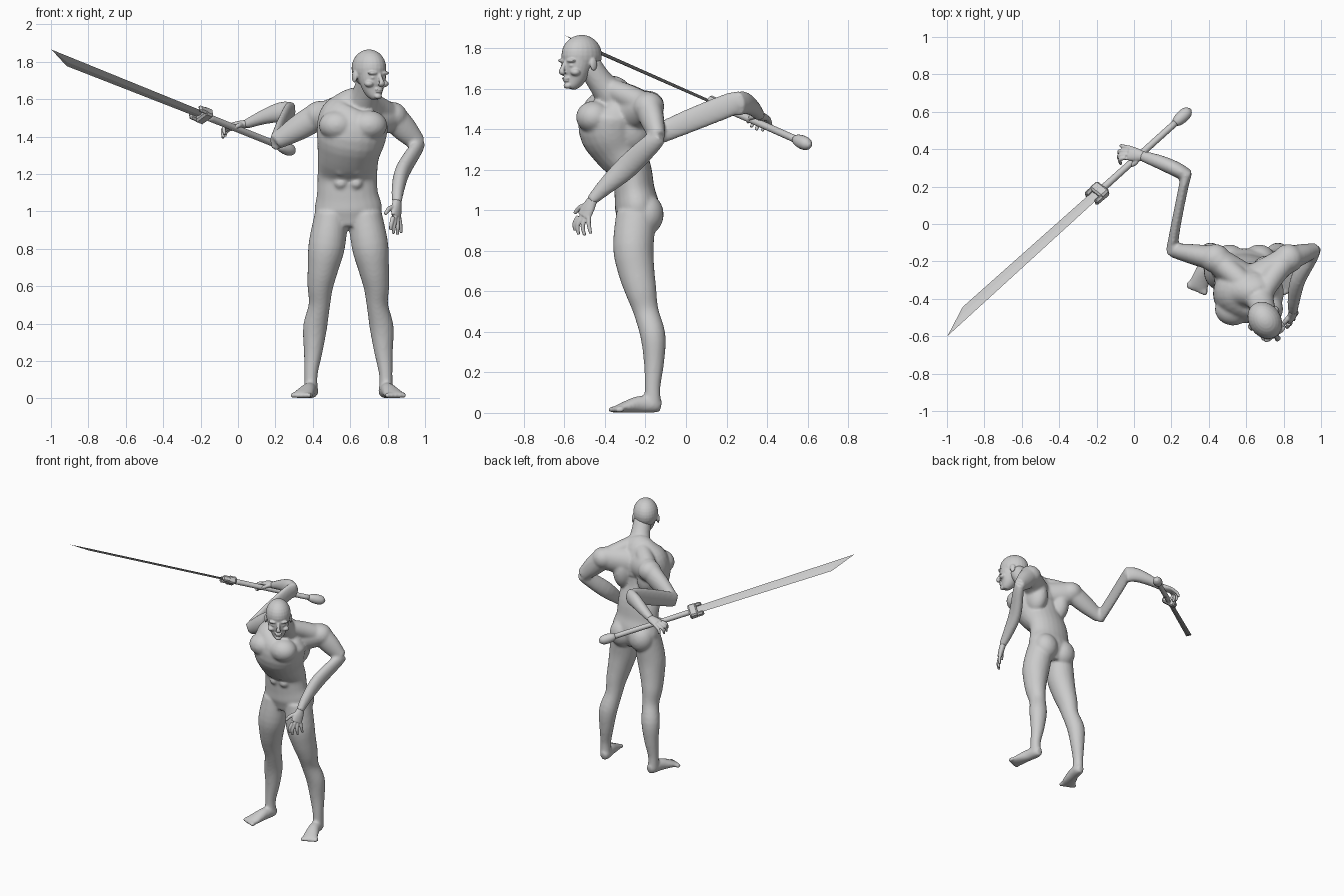
import bpy, bmesh, math
from mathutils import Vector, Matrix

if "Cube" in bpy.data.objects:
    bpy.data.objects.remove(bpy.data.objects["Cube"])

grey = bpy.data.materials.new("plain grey")
grey.use_nodes = True
grey.diffuse_color = (0.6, 0.6, 0.6, 1)
grey.node_tree.nodes["Principled BSDF"].inputs["Base Color"].default_value = (0.6, 0.6, 0.6, 1)

X, Y, Z = Vector((1, 0, 0)), Vector((0, 1, 0)), Vector((0, 0, 1))


def spline(keys, steps):
    """Catmull-Rom through keys of (x, y, z, a, b)."""
    keys = [Vector(k) for k in keys]
    out = []
    for i in range(len(keys) - 1):
        p1, p2 = keys[i], keys[i + 1]
        p0, p3 = keys[max(i - 1, 0)], keys[min(i + 2, len(keys) - 1)]
        for j in range(steps):
            t = j / steps
            out.append(p1 + (p2 - p0) * (t / 2) + (2 * p0 - 5 * p1 + 4 * p2 - p3) * (t * t / 2)
                       + (3 * p1 - p0 - 3 * p2 + p3) * (t ** 3 / 2))
    return out + [keys[-1]]


def loft(bm, keys, side=X, sides=24, steps=4):
    """Skin of ellipses along a path; a is the radius along side, b across it."""
    pts = spline(keys, steps)
    rings = []
    for i, p in enumerate(pts):
        t = (pts[min(i + 1, len(pts) - 1)].to_3d() - pts[max(i - 1, 0)].to_3d()).normalized()
        u = (side - t * side.dot(t)).normalized()
        v = t.cross(u)
        ring = []
        for k in range(sides):
            a = math.tau * k / sides
            ring.append(bm.verts.new(p.to_3d() + u * (p[3] * math.cos(a)) + v * (p[4] * math.sin(a))))
        rings.append(ring)
    for r, q in zip(rings, rings[1:]):
        for k in range(sides):
            n = (k + 1) % sides
            bm.faces.new((r[k], r[n], q[n], q[k]))
    bm.faces.new(rings[0][::-1])
    bm.faces.new(rings[-1])


def blob(bm, centre, radii):
    m = Matrix.Translation(centre) @ Matrix.Diagonal((*radii, 1))
    bmesh.ops.create_uvsphere(bm, u_segments=24, v_segments=14, radius=1, matrix=m)


def box(bm, centre, size):
    bmesh.ops.create_cube(bm, size=1, matrix=Matrix.Translation(centre) @ Matrix.Diagonal((*size, 1)))


def finish(name, bm, voxel=0, rounds=0, matrix=Matrix(), smooth=False):
    """Make the object; a voxel size melts its pieces into one skin."""
    bmesh.ops.recalc_face_normals(bm, faces=bm.faces)
    me = bpy.data.meshes.new(name)
    bm.to_mesh(me)
    bm.free()
    me.materials.append(grey)
    for f in me.polygons:
        f.use_smooth = smooth or voxel > 0
    ob = bpy.data.objects.new(name, me)
    bpy.context.scene.collection.objects.link(ob)
    ob.matrix_world = matrix
    if voxel:
        mod = ob.modifiers.new("Skin", "REMESH")
        mod.mode = "VOXEL"
        mod.voxel_size = voxel
        mod.use_smooth_shade = True
        mod = ob.modifiers.new("Soften", "SMOOTH")
        mod.factor = 0.5
        mod.iterations = rounds
    return ob


# Torso, leaning forward from the waist
bm = bmesh.new()
loft(bm, [(.59, -.25, .91, .12, .08), (.59, -.24, 1.0, .18, .11), (.585, -.255, 1.1, .163, .10),
          (.585, -.27, 1.2, .16, .10), (.59, -.33, 1.3, .165, .13), (.605, -.37, 1.4, .185, .16),
          (.62, -.36, 1.5, .185, .15), (.645, -.36, 1.57, .13, .10), (.67, -.39, 1.61, .08, .07)])
loft(bm, [(.65, -.35, 1.55, .10, .09), (.68, -.42, 1.63, .07, .065), (.70, -.48, 1.72, .062, .06)])
for s in (-1, 1):
    blob(bm, (.615 + s * .085, -.455, 1.46), (.098, .088, .08))      # pectoral
    blob(bm, (.59 + s * .08, -.195, .98), (.09, .085, .10))          # buttock
    blob(bm, (.60 + s * .10, -.27, 1.42), (.075, .10, .13))          # shoulder blade and lat
    for z in (1.15, 1.22, 1.29):                                     # stomach muscles
        blob(bm, (.59 + s * .04, -.345 - (z - 1.15) * .55, z), (.036, .03, .032))

# Shoulders and upper arms
for joint, elbow in (((.435, -.185, 1.515), (.205, -.14, 1.375)), ((.825, -.185, 1.51), (.965, -.14, 1.36))):
    j, e = Vector(joint), Vector(elbow)
    loft(bm, [(.675, -.40, 1.61, .05, .05), (*(j + Vector((.66, -.38, 1.61))) / 2, .06, .06),
              (*j, .06, .06)], Z)
    loft(bm, [(.62, -.33, 1.47, .11, .10), (*j, .08, .07)], Z)
    blob(bm, j, (.08, .078, .075))
    loft(bm, [(*j, .075, .068), (*j.lerp(e, .5), .068, .055), (*e, .045, .038)], Z)

# Left forearm reaching forward and down
loft(bm, [(.972, -.125, 1.365, .03, .035), (.95, -.17, 1.33, .036, .05), (.88, -.29, 1.215, .04, .058),
          (.855, -.40, 1.115, .034, .042), (.85, -.47, 1.045, .025, .026)])
# Right forearm, flattened and reaching back, then folding toward the grip
loft(bm, [(.20, -.15, 1.37, .05, .03), (.225, 0, 1.435, .058, .026), (.265, .20, 1.515, .06, .026),
          (.28, .27, 1.54, .05, .03)], Z)
loft(bm, [(.29, .255, 1.525, .06, .035), (.23, .29, 1.53, .055, .04), (.14, .33, 1.505, .04, .038),
          (.04, .365, 1.465, .025, .028)], Z)

# Legs and feet
for s in (-1, 1):
    leg = [(.09, -.245, .98, .09, .10), (.115, -.26, .82, .098, .10), (.135, -.245, .70, .083, .09),
           (.15, -.222, .60, .069, .077), (.155, -.197, .50, .057, .062), (.178, -.163, .38, .064, .062),
           (.188, -.158, .25, .05, .05), (.20, -.165, .13, .036, .039), (.20, -.165, .045, .037, .042)]
    loft(bm, [(.59 + s * k[0], *k[1:]) for k in leg])
    foot = [(.195, -.123, .033, .022, .028), (.197, -.155, .038, .037, .037), (.212, -.23, .042, .04, .042),
            (.238, -.31, .026, .052, .026), (.25, -.345, .018, .05, .017)]
    loft(bm, [(.59 + s * k[0], *k[1:]) for k in foot])
    for i in range(5):
        blob(bm, (.59 + s * (.21 + i * .022), -.362 + i * .009, .016), (.015 - i * .001, .024, .016))
finish("body", bm, .0095, 5)

# Head, turned to its left
bm = bmesh.new()
blob(bm, (0, 0, 0), (.086, .106, .101))
loft(bm, [(0, -.02, .0, .08, .085), (0, -.032, -.06, .073, .072), (0, -.042, -.11, .058, .056),
          (0, -.058, -.148, .036, .036), (0, -.063, -.165, .02, .022)])
loft(bm, [(0, -.102, -.035, .009, .008), (0, -.115, -.065, .012, .012), (0, -.122, -.082, .017, .012),
          (0, -.108, -.092, .015, .01)], X, 12)
blob(bm, (0, -.098, -.113), (.026, .013, .007))
blob(bm, (0, -.096, -.125), (.022, .012, .007))
blob(bm, (0, -.086, -.15), (.022, .018, .015))
for s in (-1, 1):
    blob(bm, (s * .035, -.09, -.026), (.033, .017, .01))
    blob(bm, (s * .034, -.086, -.05), (.015, .012, .009))
    blob(bm, (s * .048, -.072, -.083), (.026, .024, .018))
    blob(bm, (s * .086, .012, -.045), (.01, .02, .032))
finish("head", bm, .005, 3, Matrix.Translation((.70, -.515, 1.765)) @ Matrix.Rotation(math.radians(35), 4, "Z"))


def hand(name, wrist, knuckle, side, fingers, thumb):
    """Flat palm, four bent fingers and a thumb."""
    bm = bmesh.new()
    w, k = Vector(wrist), Vector(knuckle)
    side = Vector(side).normalized()
    loft(bm, [(*w, .026, .022), (*w.lerp(k, .5), .036, .021), (*k, .04, .016)], side)
    for i, (bend, tip) in enumerate(fingers):
        base = k + side * (.03 - .02 * i)
        loft(bm, [(*base, .012, .012), (*bend, .011, .011), (*tip, .008, .008)], side, 12)
    loft(bm, [(*w.lerp(k, .3), .014, .014), (*thumb[0], .013, .013), (*thumb[1], .009, .009)], Z + X * .3, 12)
    finish(name, bm, .0045, 2)


hand("left_hand", (.85, -.46, 1.055), (.845, -.505, .97), (-.5, -.8, 0),
     [((.82, -.55, .935), (.815, -.548, .90)), ((.835, -.535, .925), (.83, -.53, .88)),
      ((.853, -.51, .92), (.853, -.50, .876)), ((.868, -.48, .93), (.872, -.47, .885))],
     ((.81, -.52, 1.015), (.787, -.55, .985)))
hand("right_hand", (.05, .362, 1.468), (-.03, .38, 1.458), (-.5, -.8, .1),
     [((-.075, .345, 1.45), (-.07, .32, 1.41)), ((-.08, .365, 1.44), (-.078, .345, 1.395)),
      ((-.075, .39, 1.43), (-.08, .375, 1.39)), ((-.06, .415, 1.43), (-.07, .42, 1.40))],
     ((.005, .325, 1.46), (-.045, .305, 1.435)))

# Sword frame: x runs to the tip, y across the blade, z off its flat
along = Vector((-.712, -.642, .284)).normalized()
across = Vector((-.63, .57, -.52))
across = (across - along * across.dot(along)).normalized()
frame = Matrix((along, across, along.cross(across))).transposed().to_4x4()
frame = Matrix.Translation((-.19, .17, 1.515)) @ frame

# Blade with a slanted tip, thinner toward its edges
bm = bmesh.new()
outline = ((.0, -.028), (1.168, -.036), (.985, .036), (.0, .028))
ridge = [bm.verts.new((x, y, z)) for z in (-.007, .007) for x, y in ((0, 0), (1.02, 0))]
edge = [bm.verts.new((x, y, 0)) for x, y in outline]
for a, b in (ridge[:2], ridge[2:]):
    bm.faces.new((edge[0], edge[1], b, a))
    bm.faces.new((edge[1], edge[2], b))
    bm.faces.new((edge[2], edge[3], a, b))
bm.faces.new((edge[0], ridge[0], edge[3], ridge[2]))
finish("blade", bm, matrix=frame)

# Guard block with two prongs hugging the blade
bm = bmesh.new()
box(bm, (-.01, 0, 0), (.06, .098, .052))
for s in (-1, 1):
    box(bm, (.03, s * .038, 0), (.06, .024, .042))
bevel = finish("guard", bm, matrix=frame).modifiers.new("Chamfer", "BEVEL")
bevel.width = .01
bevel.segments = 1

# Grip and rounded pommel
bm = bmesh.new()
loft(bm, [(x, 0, 0, r, r) for x, r in ((-.02, .019), (-.3, .018), (-.59, .018))], Y, 20)
finish("grip", bm, matrix=frame, smooth=True)
bm = bmesh.new()
loft(bm, [(x, 0, 0, r, r) for x, r in ((-.575, .02), (-.595, .029), (-.635, .034), (-.67, .028), (-.69, .01))], Y, 20)
finish("pommel", bm, matrix=frame, smooth=True)
